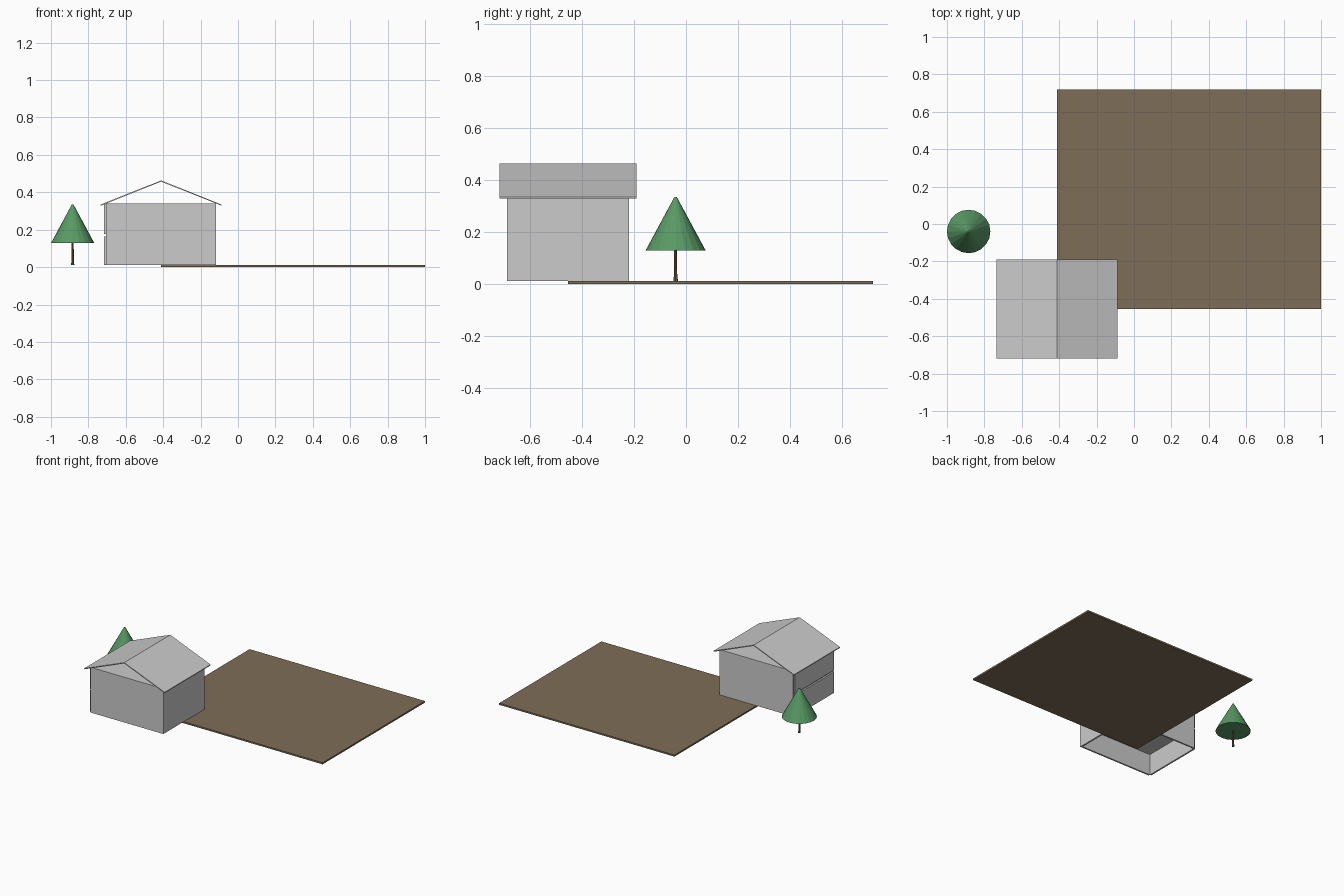
import bpy, bmesh, math
from mathutils import Vector

old = bpy.data.objects.get("Cube")
if old:
    bpy.data.objects.remove(old, do_unlink=True)

T = 0.01175                 # board thickness, the module of the whole model
CX, CY = -0.411, -0.455     # house centre, also the corner of the ground


def material(name, rgb):
    m = bpy.data.materials.new(name)
    m.use_nodes = True
    col = (*rgb, 1.0)
    m.diffuse_color = col
    m.node_tree.nodes["Principled BSDF"].inputs["Base Color"].default_value = col
    return m


GREY = material("light grey", (0.60, 0.60, 0.60))
EARTH = material("earth brown", (0.21, 0.155, 0.095))
BARK = material("bark brown", (0.19, 0.115, 0.07))
LEAF = material("leaf green", (0.10, 0.32, 0.13))


def finish(name, bm, mat):
    bmesh.ops.recalc_face_normals(bm, faces=bm.faces)
    me = bpy.data.meshes.new(name)
    bm.to_mesh(me)
    bm.free()
    me.materials.append(mat)
    ob = bpy.data.objects.new(name, me)
    bpy.context.collection.objects.link(ob)
    return ob


def board(name, x, y, z, mat=GREY):
    """Box given by (low, high) spans in board units from the house centre."""
    bm = bmesh.new()
    bmesh.ops.create_cube(bm, size=1)
    for v in bm.verts:
        v.co = Vector((CX + T * x[v.co.x > 0],
                       CY + T * y[v.co.y > 0],
                       T * z[v.co.z > 0]))
    return finish(name, bm, mat)


# Ground slab
board("ground", (0, 120), (0, 100), (0, 1), EARTH)

# Front and back walls
board("front_wall", (-25, 25), (-20, -19), (1, 29))
board("back_wall", (-25, 25), (19, 20), (1, 29))

# Side walls in two storeys
for side, x in (("right", (-26, -25)), ("left", (24, 25))):
    board(side + "_lower_wall", x, (-19, 19), (1, 14))
    board(side + "_upper_wall", x, (-19, 19), (15, 28.5))

# Floor between the storeys and the ceiling
board("middle_floor", (-25, 25), (-19, 19), (14, 15))
board("ceiling", (-25, 24), (-19, 19), (28, 29))

# Roof panels, sloping from the ridge to the eaves
RIDGE, EAVE, SPAN, THICK = 0.4635, 0.3345, 0.324, 0.0065
for side, s in (("right", -1), ("left", 1)):
    bm = bmesh.new()
    profile = ((0, RIDGE), (SPAN, EAVE), (SPAN, EAVE - THICK), (0, RIDGE - THICK))
    face = bm.faces.new([bm.verts.new((CX + s * x, CY - 22.5 * T, z)) for x, z in profile])
    ext = bmesh.ops.extrude_face_region(bm, geom=[face])
    new = [g for g in ext["geom"] if isinstance(g, bmesh.types.BMVert)]
    bmesh.ops.translate(bm, vec=(0, 45 * T, 0), verts=new)
    finish(side + "_roof", bm, GREY)


def cone(name, r1, r2, z1, z2, sides, mat):
    bm = bmesh.new()
    bmesh.ops.create_cone(bm, cap_ends=True, segments=sides,
                          radius1=r1, radius2=r2, depth=z2 - z1)
    ob = finish(name, bm, mat)
    ob.location = (-0.884, -0.04, (z1 + z2) / 2)
    return ob


# Tree
cone("tree_trunk", 0.0065, 0.0055, T, 0.14, 8, BARK)
cone("tree_root", 0.009, 0.006, T, 0.035, 8, BARK)
cone("tree_crown", 0.116, 0.005, 0.128, 0.334, 20, LEAF)
